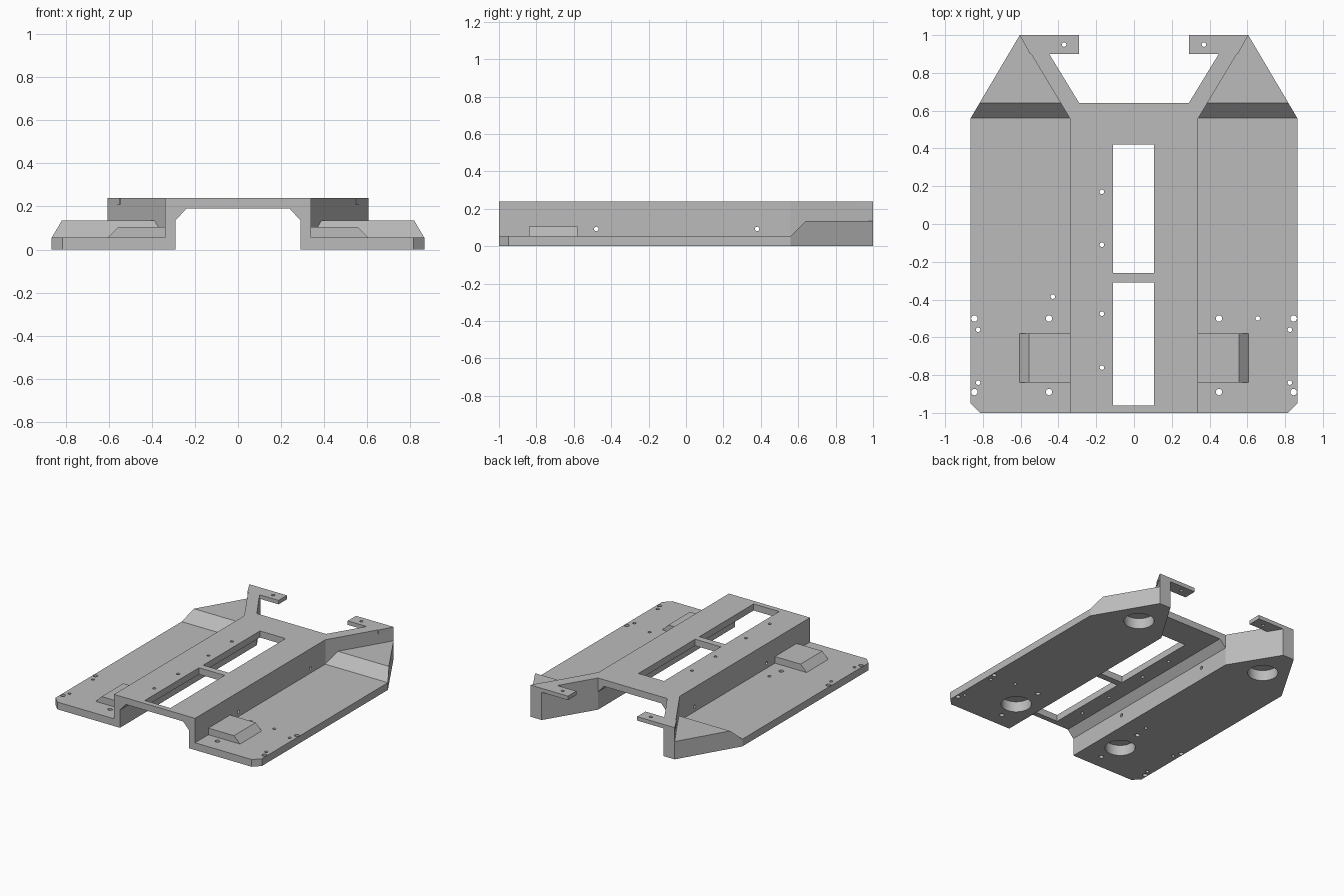
import bpy
import bmesh
from mathutils import Matrix, Vector

if "Cube" in bpy.data.objects:
    bpy.data.objects.remove(bpy.data.objects["Cube"])

grey = bpy.data.materials.new("plain_grey")
grey.use_nodes = True
grey.diffuse_color = (0.5, 0.5, 0.5, 1)
grey.node_tree.nodes["Principled BSDF"].inputs["Base Color"].default_value = (0.5, 0.5, 0.5, 1)


def make_object(name, bm):
    bmesh.ops.recalc_face_normals(bm, faces=bm.faces)
    mesh = bpy.data.meshes.new(name)
    bm.to_mesh(mesh)
    bm.free()
    mesh.materials.append(grey)
    obj = bpy.data.objects.new(name, mesh)
    bpy.context.collection.objects.link(obj)
    return obj


def extrude(bm, points, direction):
    face = bm.faces.new([bm.verts.new(p) for p in points])
    moved = bmesh.ops.extrude_face_region(bm, geom=[face], use_keep_orig=True)["geom"]
    verts = [v for v in moved if isinstance(v, bmesh.types.BMVert)]
    bmesh.ops.translate(bm, verts=verts, vec=direction)


def slab(name, outline, z0, z1, side=1):
    bm = bmesh.new()
    extrude(bm, [(side * x, y, z0) for x, y in outline], (0, 0, z1 - z0))
    return make_object(name, bm)


def rail(name, profile, y0, y1, side=1):
    bm = bmesh.new()
    extrude(bm, [(side * x, y0, z) for x, z in profile], (0, y1 - y0, 0))
    return make_object(name, bm)


def cylinder(bm, centre, radius, depth, axis="Z", sides=24):
    turn = Matrix.Rotation(1.5707963, 4, "Y") if axis == "X" else Matrix()
    bmesh.ops.create_cone(bm, cap_ends=True, segments=sides, radius1=radius, radius2=radius,
                          depth=depth, matrix=Matrix.Translation(centre) @ turn)


def combine(target, other, operation):
    mod = target.modifiers.new(operation.lower(), "BOOLEAN")
    mod.operation = operation
    mod.solver = "EXACT"
    mod.object = other
    bpy.context.view_layer.objects.active = target
    bpy.ops.object.modifier_apply(modifier=mod.name)
    bpy.data.objects.remove(other)


# Raised central bridge with chamfered underside
half = [(0.34, 0.24), (0.34, 0), (0.29, 0), (0.29, 0.135), (0.24, 0.19)]
chassis = rail("chassis", half + [(-x, z) for x, z in reversed(half)], -1, 0.64)

plate = [(0.29, -1), (0.815, -1), (0.865, -0.95), (0.865, 0.56), (0.605, 1), (0.51, 1), (0.29, 0.64)]
wall = [(0.29, 0.56), (0.34, 0.56), (0.605, 1), (0.51, 1), (0.29, 0.64)]
wedge = [(0.34, 0.56), (0.865, 0.56), (0.605, 1)]
tab = [(0.29, 0.9), (0.55, 0.9), (0.605, 1), (0.29, 1)]
block = [(0.32, 0.02), (0.605, 0.02), (0.605, 0.055), (0.555, 0.105), (0.32, 0.105)]

for side, word in ((1, "left"), (-1, "right")):
    # Sloped wedge: the front edge is sliced off at an angle
    ramp = slab(word + "_wedge", wedge, 0, 0.135, side)
    bm = bmesh.new()
    bm.from_mesh(ramp.data)
    cut = bmesh.ops.bisect_plane(bm, geom=bm.verts[:] + bm.edges[:] + bm.faces[:],
                                 plane_co=(0, 0.56, 0.055), plane_no=Vector((0, -1, 1)),
                                 clear_outer=True)["geom_cut"]
    bmesh.ops.holes_fill(bm, edges=[e for e in cut if isinstance(e, bmesh.types.BMEdge)])
    bmesh.ops.recalc_face_normals(bm, faces=bm.faces)
    bm.to_mesh(ramp.data)
    bm.free()
    # Side plate, diagonal wall, hook tab and bevelled block
    for part in (slab(word + "_plate", plate, 0, 0.055, side), ramp,
                 slab(word + "_wall", wall, 0, 0.24, side),
                 slab(word + "_tab", tab, 0.21, 0.24, side),
                 rail(word + "_block", block, -0.84, -0.58, side)):
        combine(chassis, part, "UNION")

# Two slots in the bridge top
for y0, y1 in ((-0.96, -0.31), (-0.26, 0.42)):
    slot = slab("slot", [(-0.11, y0), (0.105, y0), (0.105, y1), (-0.11, y1)], 0.1, 0.3)
    combine(chassis, slot, "DIFFERENCE")

# Screw holes and round pockets beneath
bm = bmesh.new()
for side in (1, -1):
    for x, y, r in ((0.845, -0.5, 0.017), (0.845, -0.89, 0.017), (0.45, -0.5, 0.017),
                    (0.45, -0.89, 0.017), (0.825, -0.56, 0.012), (0.825, -0.84, 0.012)):
        cylinder(bm, (side * x, y, 0), r, 0.2, sides=16)
    cylinder(bm, (side * 0.37, 0.95, 0.22), 0.012, 0.1, sides=16)
    for x, y in ((0.47, -0.71), (0.56, 0.72)):
        cylinder(bm, (side * x, y, 0), 0.105, 0.16, sides=40)
for x, y in ((-0.43, -0.385), (0.655, -0.5)):
    cylinder(bm, (x, y, 0), 0.012, 0.2, sides=16)
for y in (0.17, -0.11, -0.475, -0.76):
    cylinder(bm, (-0.17, y, 0.22), 0.012, 0.1, sides=16)
for y in (-0.48, 0.38):
    cylinder(bm, (0, y, 0.092), 0.012, 0.8, "X", 16)
combine(chassis, make_object("holes", bm), "DIFFERENCE")

# Clean shading
bpy.ops.object.select_all(action="DESELECT")
chassis.select_set(True)
bpy.context.view_layer.objects.active = chassis
bpy.ops.object.shade_smooth_by_angle(angle=0.5)
